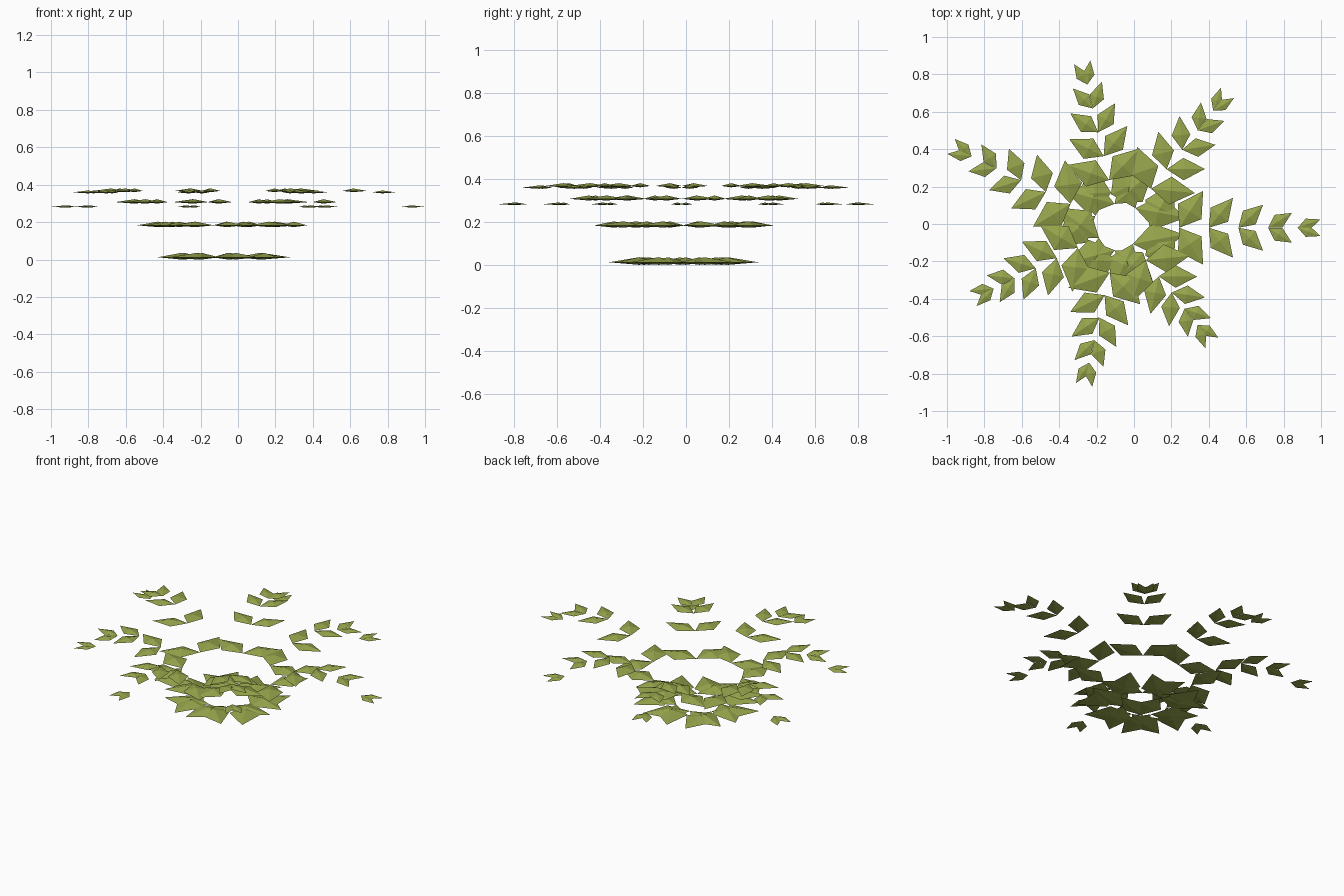
import bpy
import bmesh
from math import sin, cos, radians, pi
from mathutils import Vector, Matrix

cube = bpy.data.objects.get("Cube")
if cube:
    bpy.data.objects.remove(cube)

# Leaf colour
green = bpy.data.materials.new("leaf_green")
green.use_nodes = True
colour = (0.31, 0.38, 0.072, 1)
green.diffuse_color = colour
bsdf = green.node_tree.nodes["Principled BSDF"]
bsdf.inputs["Base Color"].default_value = colour
bsdf.inputs["Roughness"].default_value = 0.9

CENTRE = Vector((-0.075, -0.02, 0))
# Frond lengths, counter-clockwise from +x
LENGTHS = [0.95, 0.80, 0.785, 0.88, 0.75, 0.74, 0.665]
# Leaf pairs from the foot to the tip: height, length, width, spread angle
PAIRS = [
    (0.012, 0.275, 0.18, 62),
    (0.183, 0.235, 0.15, 57),
    (0.307, 0.205, 0.120, 51),
    (0.367, 0.18, 0.100, 43),
    (0.359, 0.15, 0.080, 32),
    (0.282, 0.13, 0.062, 20),
]


def add_leaf(bm, base, angle, length, width):
    """Diamond outline with a raised middle above and a shallow one below."""
    turn = Matrix.Translation(base) @ Matrix.Rotation(angle, 4, 'Z')

    def point(x, y, z=0):
        return bm.verts.new(turn @ Vector((x, y, z)))

    mid = length * 0.44
    rim = [point(0, 0), point(mid, -width / 2), point(length, 0), point(mid, width / 2)]
    top = point(mid, 0, width * 0.13)
    bottom = point(mid, 0, -width * 0.066)
    for a, b in zip(rim, rim[1:] + rim[:1]):
        bm.faces.new((a, b, top))
        bm.faces.new((b, a, bottom))


# Arching fronds, each a row of mirrored leaf pairs
for i, reach in enumerate(LENGTHS):
    heading = 2 * pi * i / len(LENGTHS)
    direction = Vector((cos(heading), sin(heading), 0))
    bm = bmesh.new()
    for k, (height, length, width, spread) in enumerate(PAIRS):
        base = CENTRE + direction * reach * (k + 1) / len(PAIRS)
        base.z = height
        for side in (-1, 1):
            add_leaf(bm, base, heading + side * radians(spread), length, width)
    mesh = bpy.data.meshes.new(f"frond_{i + 1}")
    bm.to_mesh(mesh)
    bm.free()
    mesh.materials.append(green)
    frond = bpy.data.objects.new(f"frond_{i + 1}", mesh)
    bpy.context.collection.objects.link(frond)
